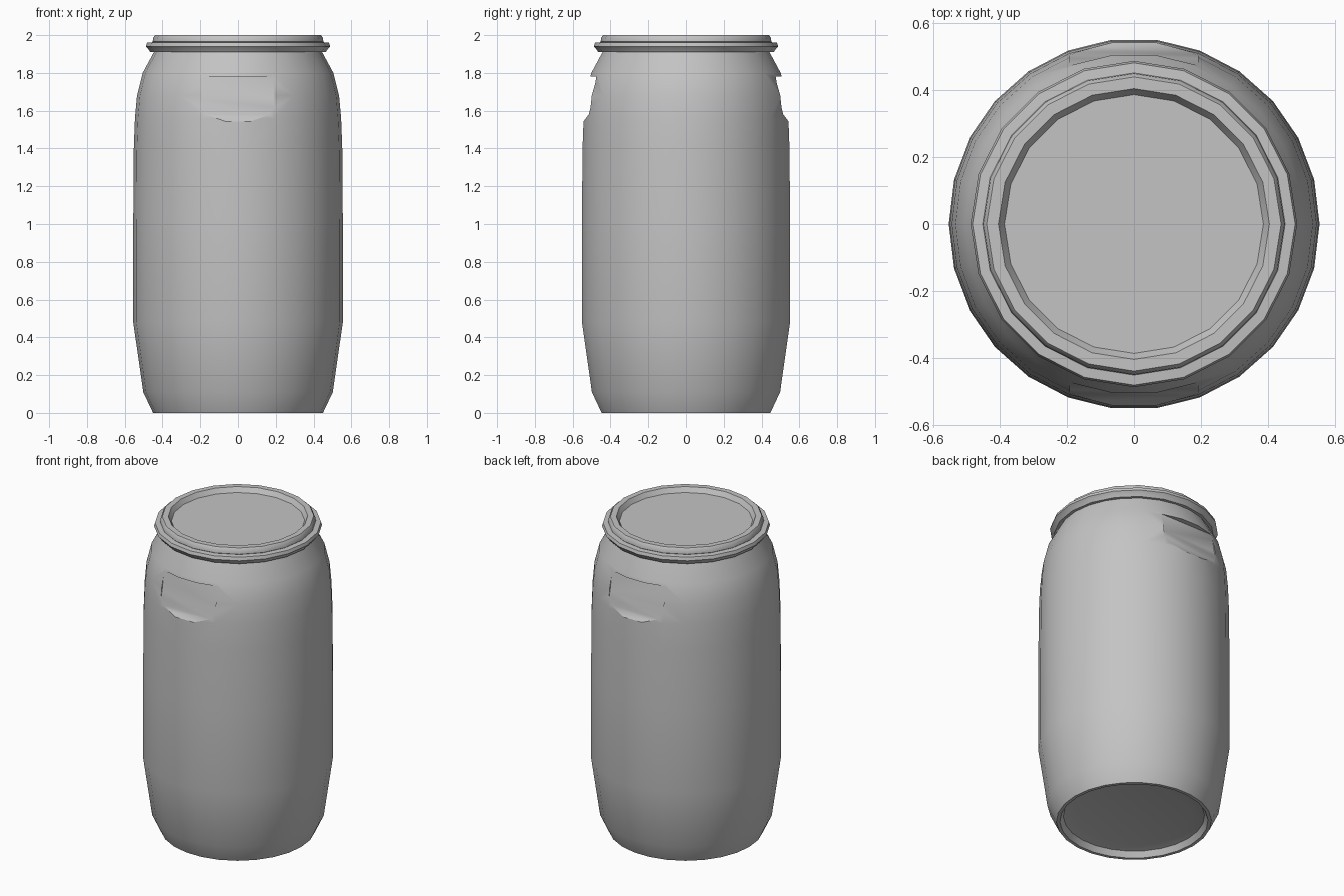
import bpy, math

cube = bpy.data.objects.get("Cube")
if cube:
    bpy.data.objects.remove(cube, do_unlink=True)

grey = bpy.data.materials.new("grey plastic")
grey.use_nodes = True
colour = (0.55, 0.55, 0.55, 1)
grey.diffuse_color = colour
grey.node_tree.nodes["Principled BSDF"].inputs["Base Color"].default_value = colour


def make_object(name, verts, faces):
    mesh = bpy.data.meshes.new(name)
    mesh.from_pydata(verts, [], faces)
    mesh.materials.append(grey)
    obj = bpy.data.objects.new(name, mesh)
    bpy.context.collection.objects.link(obj)
    return obj


def activate(obj):
    bpy.ops.object.select_all(action="DESELECT")
    obj.select_set(True)
    bpy.context.view_layer.objects.active = obj


def lathe(name, profile, sides, closed=False):
    """Spin (radius, height) points; cap the ends unless the profile is a loop."""
    n = len(profile)
    verts = [(r * math.cos(math.tau * i / sides), r * math.sin(math.tau * i / sides), z)
             for r, z in profile for i in range(sides)]
    faces = []
    for k in range(n if closed else n - 1):
        a, b = k * sides, (k + 1) % n * sides
        for i in range(sides):
            j = (i + 1) % sides
            faces.append((a + i, a + j, b + j, b + i))
    if not closed:
        faces.append(tuple(reversed(range(sides))))
        faces.append(tuple(range((n - 1) * sides, n * sides)))
    return make_object(name, verts, faces)


def prism(name, section, half_width, side):
    """Extrude a (depth, height) section along x on the front or back."""
    n = len(section)
    verts = [(x, side * y, z) for x in (-half_width, half_width) for y, z in section]
    faces = [(i, (i + 1) % n, n + (i + 1) % n, n + i) for i in range(n)]
    faces += [tuple(reversed(range(n))), tuple(range(n, 2 * n))]
    if side > 0:
        faces = [tuple(reversed(f)) for f in faces]
    return make_object(name, verts, faces)


# Barrel body with a dished base
body = lathe("barrel_body", [
    (0.34, 0.05), (0.41, 0.035), (0.43, 0), (0.45, 0), (0.502, 0.11), (0.555, 0.48),
    (0.555, 1.0), (0.552, 1.4), (0.546, 1.56), (0.535, 1.68), (0.505, 1.8),
    (0.44, 1.92), (0.43, 1.95)], 26)

# Hand grips cut into front and back
grip = [(0.56, 1.52), (0.515, 1.58), (0.495, 1.66), (0.475, 1.78), (0.7, 1.785), (0.7, 1.52)]
for side in (-1, 1):
    cutter = prism("grip_cutter", grip, 0.192, side)
    cutter.hide_render = True
    activate(cutter)
    bpy.ops.object.mode_set(mode="EDIT")
    bpy.ops.mesh.select_all(action="SELECT")
    bpy.ops.mesh.normals_make_consistent(inside=False)
    bpy.ops.object.mode_set(mode="OBJECT")
    cut = body.modifiers.new("grip", "BOOLEAN")
    cut.operation = "DIFFERENCE"
    cut.solver = "EXACT"
    cut.object = cutter
    activate(body)
    bpy.ops.object.modifier_apply(modifier=cut.name)
    bpy.data.objects.remove(cutter, do_unlink=True)

# Clamping ring around the neck
ring = lathe("clamp_ring", [
    (0.42, 1.91), (0.465, 1.91), (0.478, 1.93), (0.488, 1.94), (0.482, 1.96), (0.42, 1.965)],
    20, closed=True)

# Lid with raised rim and sunken centre
lid = lathe("lid", [
    (0.43, 1.94), (0.452, 1.965), (0.45, 1.985), (0.44, 2.0), (0.405, 2.0), (0.387, 1.97)], 20)

for obj in (body, ring, lid):
    activate(obj)
    bpy.ops.object.shade_smooth_by_angle(angle=math.radians(32))
